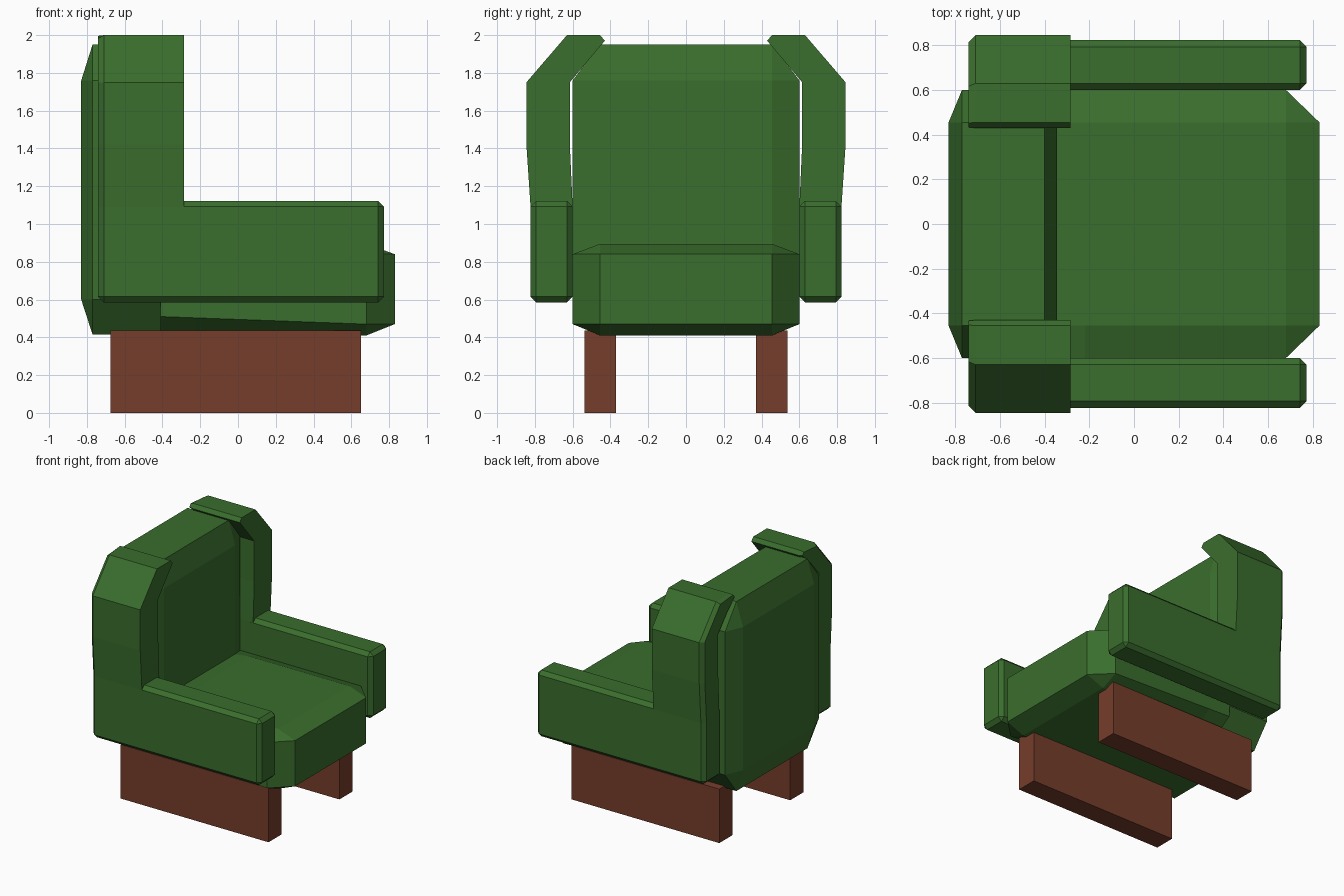
import bpy, bmesh

if "Cube" in bpy.data.objects:
    bpy.data.objects.remove(bpy.data.objects["Cube"])


def material(name, color):
    m = bpy.data.materials.new(name)
    m.diffuse_color = color
    m.use_nodes = True
    m.node_tree.nodes["Principled BSDF"].inputs["Base Color"].default_value = m.diffuse_color
    return m


green = material("green_fabric", (0.042, 0.155, 0.026, 1))
brown = material("brown_wood", (0.18, 0.047, 0.024, 1))


def finish(bm, name, mat):
    bmesh.ops.recalc_face_normals(bm, faces=bm.faces)
    mesh = bpy.data.meshes.new(name)
    bm.to_mesh(mesh)
    bm.free()
    mesh.materials.append(mat)
    obj = bpy.data.objects.new(name, mesh)
    bpy.context.collection.objects.link(obj)
    return obj


def loft(rings, name, mat):
    """Skin a list of equal-length rings and cap both ends."""
    bm = bmesh.new()
    vs = [[bm.verts.new(p) for p in r] for r in rings]
    n = len(vs[0])
    for a, b in zip(vs, vs[1:]):
        for i in range(n):
            j = (i + 1) % n
            bm.faces.new((a[i], a[j], b[j], b[i]))
    bm.faces.new(vs[0])
    bm.faces.new(vs[-1])
    bmesh.ops.remove_doubles(bm, verts=bm.verts, dist=0.0005)
    return finish(bm, name, mat)


def box(name, mat, x0, x1, y0, y1, z0, z1, bevel=0):
    bm = bmesh.new()
    bmesh.ops.create_cube(bm, size=1)
    for v in bm.verts:
        v.co = (x1 if v.co.x > 0 else x0,
                y1 if v.co.y > 0 else y0,
                z1 if v.co.z > 0 else z0)
    if bevel:
        bmesh.ops.bevel(bm, geom=bm.edges[:], offset=bevel,
                        segments=1, affect='EDGES')
    return finish(bm, name, mat)


def octagon(x, z0, z1, z2, z3, yi=0.455, yo=0.6):
    """Cushion section: z0/z3 bottom and top, z1/z2 side face limits."""
    return [(x, yi, z0), (x, yo, z1), (x, yo, z2), (x, yi, z3),
            (x, -yi, z3), (x, -yo, z2), (x, -yo, z1), (x, -yi, z0)]


# Backrest cushion: chamfered on every side
loft([octagon(-0.83, 0.6, 0.6, 1.76, 1.76, yo=0.455),
      octagon(-0.77, 0.415, 0.6, 1.76, 1.95),
      octagon(-0.40, 0.415, 0.6, 1.76, 1.95),
      octagon(-0.345, 0.6, 0.6, 1.76, 1.76, yo=0.455)], "backrest", green)

# Seat cushion
loft([octagon(-0.41, 0.415, 0.51, 0.84, 0.87),
      octagon(-0.22, 0.414, 0.503, 0.84, 0.895),
      octagon(0.68, 0.41, 0.47, 0.84, 0.895),
      octagon(0.83, 0.47, 0.47, 0.84, 0.84, yo=0.455)], "seat", green)

# Wing stations: outer (y, z), inner (y, z), rising from the arm and folding in
stations = [((0.823, 1.09), (0.6, 1.09)),
            ((0.845, 1.42), (0.615, 1.42)),
            ((0.845, 1.75), (0.615, 1.75)),
            ((0.63, 2.0), (0.52, 1.863)),
            ((0.455, 2.0), (0.43, 1.97))]


def wing_ring(outer, inner, s):
    def p(x, t):
        return (x, s * (outer[0] + (inner[0] - outer[0]) * t),
                outer[1] + (inner[1] - outer[1]) * t)
    return [p(-0.285, 0), p(-0.71, 0), p(-0.74, 0.13),
            p(-0.74, 0.87), p(-0.71, 1), p(-0.285, 1)]


for s, side in ((1, "right"), (-1, "left")):
    # Armrest with bevelled edges
    ys = sorted((s * 0.6, s * 0.823))
    box(side + "_armrest", green, -0.74, 0.772, *ys, 0.585, 1.122, 0.03)
    # Wing on the rear of the armrest
    loft([wing_ring(o, i, s) for o, i in stations], side + "_wing", green)
    # Runner leg
    ys = sorted((s * 0.37, s * 0.538))
    box(side + "_leg", brown, -0.675, 0.65, *ys, 0, 0.437)
